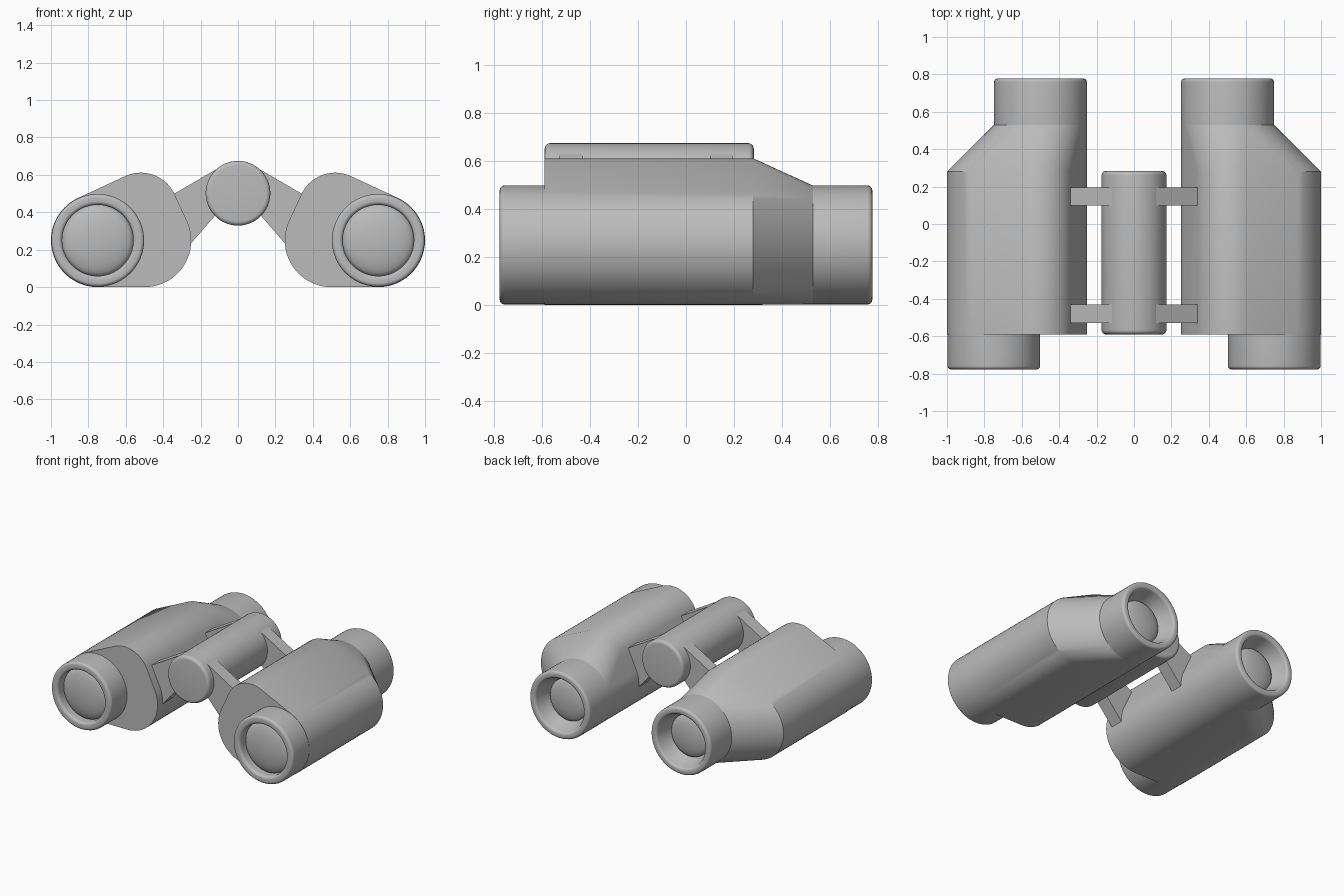
import bpy, bmesh
from math import sin, cos, pi, radians

if "Cube" in bpy.data.objects:
    bpy.data.objects.remove(bpy.data.objects["Cube"])

grey = bpy.data.materials.new("plain grey")
grey.use_nodes = True
grey.diffuse_color = (0.5, 0.5, 0.5, 1)
grey.node_tree.nodes["Principled BSDF"].inputs["Base Color"].default_value = (0.5, 0.5, 0.5, 1)


def finish(name, bm, angle=30):
    """Turn a bmesh into a named, smooth shaded object."""
    bmesh.ops.recalc_face_normals(bm, faces=bm.faces)
    mesh = bpy.data.meshes.new(name)
    bm.to_mesh(mesh)
    bm.free()
    mesh.materials.append(grey)
    obj = bpy.data.objects.new(name, mesh)
    bpy.context.collection.objects.link(obj)
    bpy.ops.object.select_all(action="DESELECT")
    obj.select_set(True)
    bpy.context.view_layer.objects.active = obj
    bpy.ops.object.shade_smooth_by_angle(angle=radians(angle))
    return obj


def circle(x, z, r, y, n=64):
    return [(x + r * cos(2 * pi * i / n), y, z + r * sin(2 * pi * i / n)) for i in range(n)]


def lathe(name, x, z, profile, n=64, angle=40):
    """Spin (radius, y) points around an axis along y; radius 0 closes an end."""
    bm = bmesh.new()
    rings = []
    for r, y in profile:
        points = [(x, y, z)] if r == 0 else circle(x, z, r, y, n)
        rings.append([bm.verts.new(p) for p in points])
    for a, b in zip(rings, rings[1:]):
        for i in range(n):
            j = (i + 1) % n
            quad = [a[i % len(a)], a[j % len(a)], b[j % len(b)], b[i % len(b)]]
            bm.faces.new(list(dict.fromkeys(quad)))
    return finish(name, bm, angle)


def arc(r, y, radius, start, end, steps=6):
    """Rounded corner points in the (radius, y) plane, angles in degrees."""
    angles = [radians(start + (end - start) * i / steps) for i in range(steps + 1)]
    return [(r + radius * cos(t), y + radius * sin(t)) for t in angles]


def dome(r, base, height, steps=10):
    return [(r * cos(pi / 2 * i / steps) if i < steps else 0,
             base + height * sin(pi / 2 * i / steps)) for i in range(steps + 1)]


def body(name, s):
    """Prism around three circles, narrowing to the eyepiece at the back."""
    bm = bmesh.new()
    section = [(0.75, 0.25, 0.25), (0.5, 0.25, 0.25), (0.52, 0.412, 0.2)]
    points = circle(s * 0.5, 0.25, 0.248, 0.53)
    for y in (-0.59, 0.28):
        for x, z, r in section:
            points += circle(s * x, z, r, y)
    for p in points:
        bm.verts.new(p)
    hull = bmesh.ops.convex_hull(bm, input=bm.verts)
    spare = {v for v in hull["geom_interior"] if isinstance(v, bmesh.types.BMVert)}
    spare |= {v for v in bm.verts if not v.link_faces}
    bmesh.ops.delete(bm, geom=list(spare), context="VERTS")
    bmesh.ops.dissolve_limit(bm, angle_limit=radians(0.5), verts=bm.verts, edges=bm.edges)
    return finish(name, bm)


def arm(name, s, y0, y1):
    """Flat bracket from the hinge down to the body."""
    bm = bmesh.new()
    outline = [(0.09, 0.645), (0.34, 0.5), (0.34, 0.3), (0.25, 0.235), (0.12, 0.385)]
    face = bm.faces.new([bm.verts.new((s * x, y0, z)) for x, z in outline])
    side = bmesh.ops.extrude_face_region(bm, geom=[face])["geom"]
    moved = [v for v in side if isinstance(v, bmesh.types.BMVert)]
    bmesh.ops.translate(bm, verts=moved, vec=(0, y1 - y0, 0))
    return finish(name, bm)


for side, s in (("left", 1), ("right", -1)):
    body(side + "_body", s)

    # Front tube with a rounded rim and a bulging lens
    lathe(side + "_front_tube", s * 0.75, 0.25,
          [(0, -0.55), (0.248, -0.55)] + arc(0.228, -0.758, 0.02, 0, -90)
          + arc(0.21, -0.758, 0.02, -90, -180) + [(0.19, -0.7), (0, -0.7)])
    lathe(side + "_front_lens", s * 0.75, 0.25, dome(0.19, -0.705, -0.05))

    # Eyepiece with a funnel leading to a smaller lens
    lathe(side + "_eyepiece", s * 0.5, 0.25,
          [(0, 0.5), (0.248, 0.5)] + arc(0.228, 0.758, 0.02, 0, 90)
          + arc(0.215, 0.758, 0.02, 90, 180) + [(0.155, 0.66), (0, 0.66)])
    lathe(side + "_eyepiece_lens", s * 0.5, 0.25, dome(0.155, 0.66, 0.04))

    # Brackets to the hinge
    arm(side + "_front_arm", s, -0.53, -0.43)
    arm(side + "_back_arm", s, 0.1, 0.195)

# Central hinge barrel with rounded ends
lathe("hinge_barrel", 0, 0.502,
      [(0, -0.59)] + arc(0.15, -0.567, 0.023, -90, 0)
      + arc(0.15, 0.26, 0.023, 0, 90) + [(0, 0.283)])
